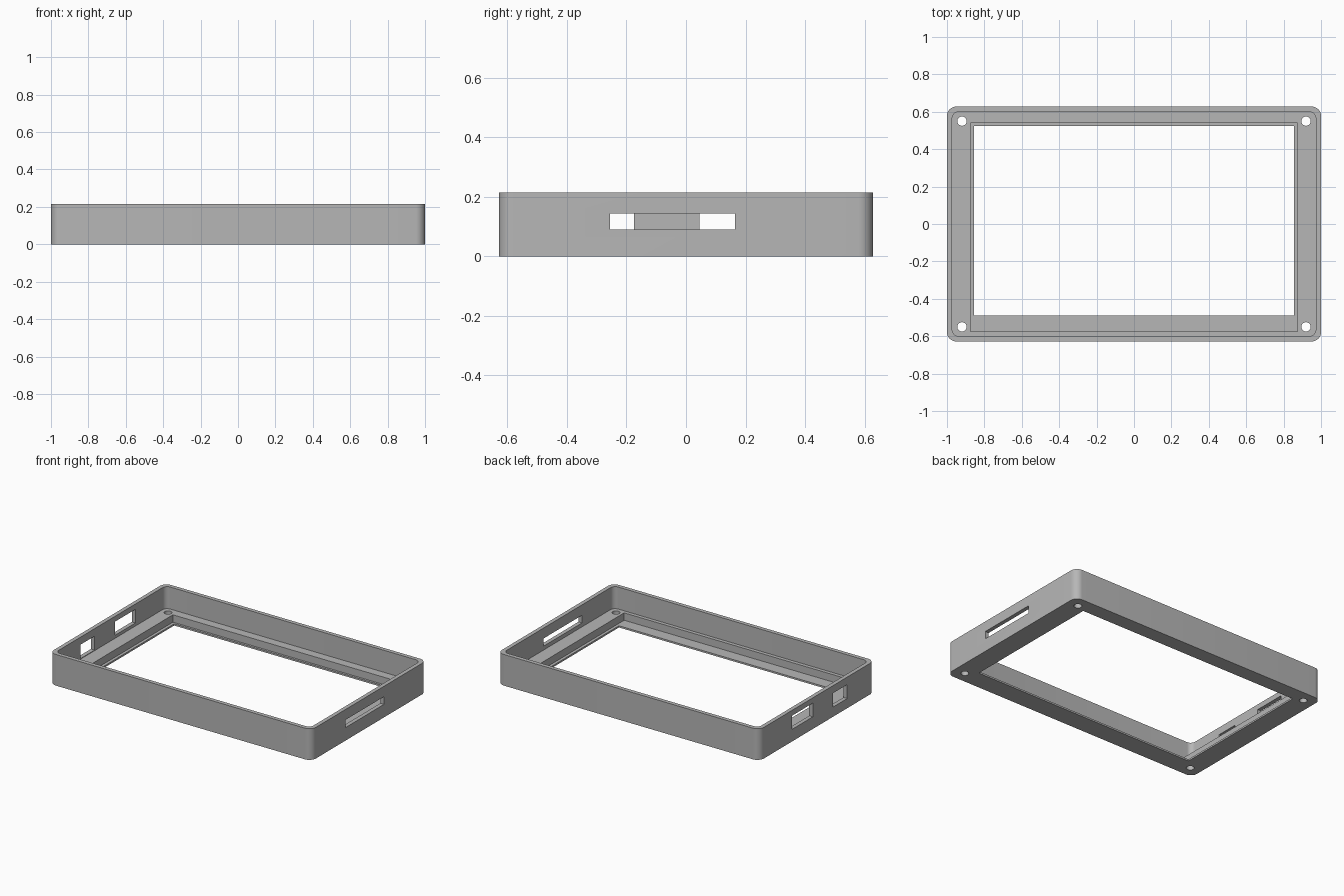
import bpy, bmesh, math

default = bpy.data.objects.get("Cube")
if default:
    bpy.data.objects.remove(default, do_unlink=True)

HEIGHT, WALL = 0.215, 0.028
LEDGE, LIP = 0.063, 0.012      # heights of the screw ledge and the thin front lip
HALF_X, HALF_Y = 1.0, 0.628

grey = bpy.data.materials.new("plain grey")
grey.use_nodes = True
colour = (0.47, 0.47, 0.47, 1)
grey.diffuse_color = colour
grey.node_tree.nodes["Principled BSDF"].inputs["Base Color"].default_value = colour


def prism(name, outline, z0, z1):
    """Extrude a flat outline from z0 to z1."""
    bm = bmesh.new()
    base = bm.faces.new([bm.verts.new((x, y, z0)) for x, y in outline])
    up = bmesh.ops.extrude_face_region(bm, geom=[base])["geom"]
    bmesh.ops.translate(bm, vec=(0, 0, z1 - z0),
                        verts=[v for v in up if isinstance(v, bmesh.types.BMVert)])
    bmesh.ops.recalc_face_normals(bm, faces=bm.faces)
    mesh = bpy.data.meshes.new(name)
    bm.to_mesh(mesh)
    bm.free()
    mesh.materials.append(grey)
    obj = bpy.data.objects.new(name, mesh)
    bpy.context.collection.objects.link(obj)
    return obj


def rectangle(x0, x1, y0, y1):
    return [(x0, y0), (x1, y0), (x1, y1), (x0, y1)]


def arc(cx, cy, radius, start, sweep, steps):
    angles = [start + sweep * i / steps for i in range(steps + 1)]
    return [(cx + radius * math.cos(a), cy + radius * math.sin(a)) for a in angles]


def rounded(hx, hy, radius):
    points = []
    for i, (sx, sy) in enumerate([(1, 1), (-1, 1), (-1, -1), (1, -1)]):
        points += arc(sx * (hx - radius), sy * (hy - radius), radius,
                      i * math.pi / 2, math.pi / 2, 10)
    return points


# Solid block with rounded corners
frame = prism("bezel_frame", rounded(HALF_X, HALF_Y, 0.05), 0, HEIGHT)

# Main cavity, screen recess and viewing opening
cutters = [
    prism("cavity_cutter", rounded(HALF_X - WALL, HALF_Y - WALL, 0.035), LEDGE, 0.4),
    prism("recess_cutter", rectangle(-0.875, 0.875, -0.575, 0.54), LIP, 0.3),
    prism("opening_cutter", rectangle(-0.855, 0.855, -0.49, 0.525), -0.1, 0.2),
]

# Screw holes in the four corners
for sx in (-1, 1):
    for sy in (-1, 1):
        circle = arc(sx * 0.92, sy * 0.55, 0.025, 0, math.tau, 24)[:-1]
        cutters.append(prism("screw_hole_cutter", circle, -0.1, 0.3))

# Port slots: one long slot on the left wall, two ports on the right wall
for side, y0, y1, z0, z1 in [(1, -0.255, 0.165, 0.09, 0.143),
                             (-1, -0.33, -0.175, 0.067, 0.163),
                             (-1, 0.045, 0.27, 0.084, 0.178)]:
    x0, x1 = sorted((side * 0.93, side * 1.1))
    cutters.append(prism("port_cutter", rectangle(x0, x1, y0, y1), z0, z1))

for cutter in cutters:
    cutter.hide_render = True
    cut = frame.modifiers.new(cutter.name, 'BOOLEAN')
    cut.operation = 'DIFFERENCE'
    cut.solver = 'EXACT'
    cut.object = cutter

# Bake the cuts and drop the cutters
bpy.context.view_layer.update()
graph = bpy.context.evaluated_depsgraph_get()
baked = bpy.data.meshes.new_from_object(frame.evaluated_get(graph))
frame.modifiers.clear()
frame.data = baked
for cutter in cutters:
    bpy.data.objects.remove(cutter, do_unlink=True)
frame.data.materials.clear()
frame.data.materials.append(grey)

bpy.ops.object.select_all(action='DESELECT')
frame.select_set(True)
bpy.context.view_layer.objects.active = frame
bpy.ops.object.shade_smooth_by_angle(angle=math.radians(30))
